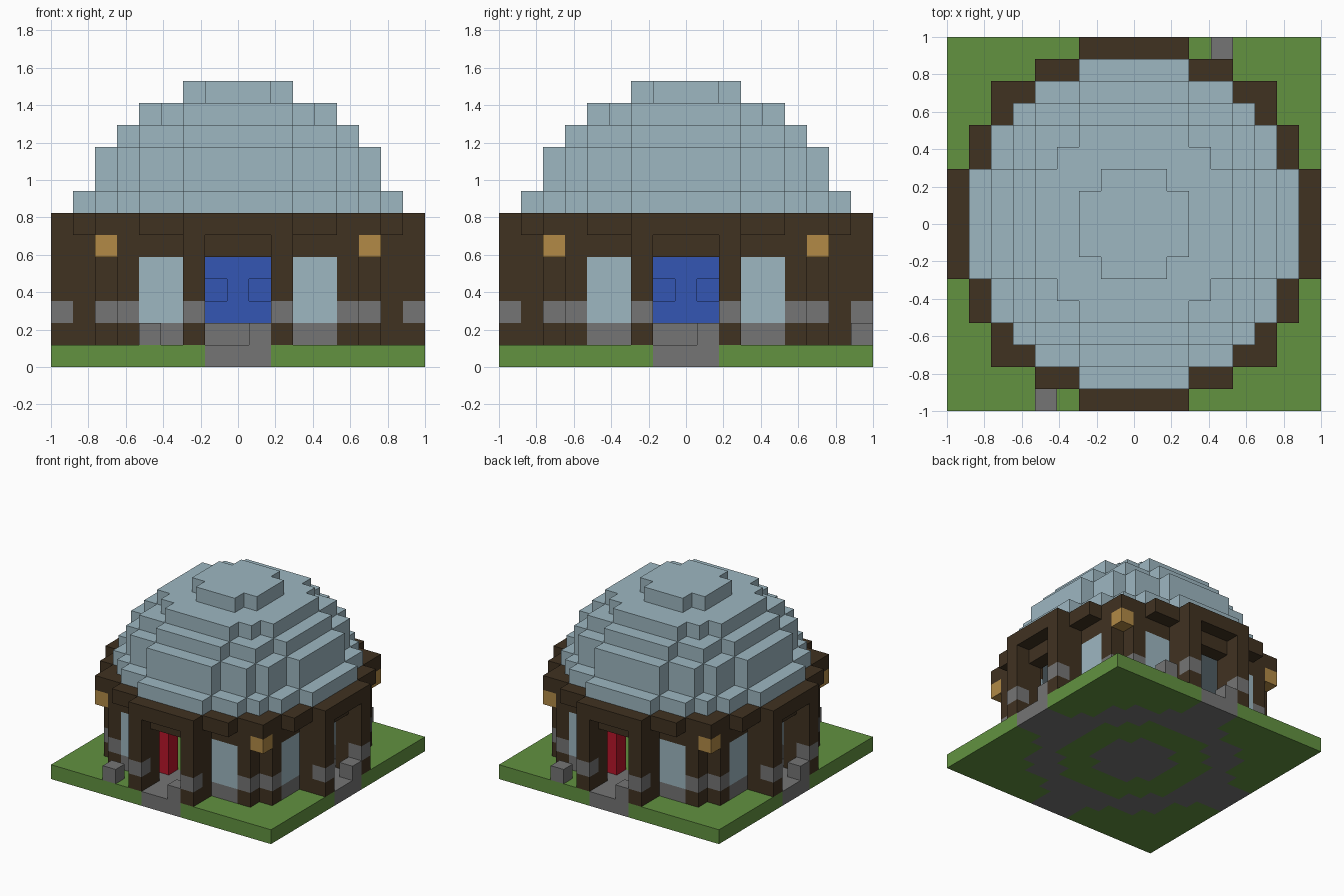
import bpy, bmesh

if "Cube" in bpy.data.objects:
    bpy.data.objects.remove(bpy.data.objects["Cube"], do_unlink=True)

UNIT = 2 / 17          # edge of one block
HALF = 8               # blocks run from -8 to 8


def material(name, rgb):
    lin = [(c / 255 / 12.92) if c < 11 else ((c / 255 + 0.055) / 1.055) ** 2.4 for c in rgb]
    mat = bpy.data.materials.new(name)
    mat.use_nodes = True
    mat.diffuse_color = (*lin, 1)
    mat.node_tree.nodes["Principled BSDF"].inputs["Base Color"].default_value = (*lin, 1)
    return mat


GRASS = material("grass_green", (98, 146, 64))
STONE = material("stone_grey", (117, 117, 117))
WOOD = material("dark_wood", (64, 50, 33))
GLASS = material("pale_glass", (157, 183, 193))
GOLD = material("lantern_gold", (178, 138, 70))
BLUE = material("water_blue", (52, 86, 180))
RED = material("seat_red", (185, 22, 42))

# The six directions of a block, each with two axes spanning its face
SIDES = [((1, 0, 0), (0, 1, 0), (0, 0, 1)), ((0, 1, 0), (0, 0, 1), (1, 0, 0)),
         ((0, 0, 1), (1, 0, 0), (0, 1, 0))]


def blocks(name, cells, mat):
    """Join unit blocks into one object, keeping only the outer faces."""
    cells = set(cells)
    bm = bmesh.new()
    for cell in cells:
        for n, u, v in SIDES:
            for s in (1, -1):
                if tuple(c + s * d for c, d in zip(cell, n)) in cells:
                    continue
                loop = [(-1, -1), (1, -1), (1, 1), (-1, 1)][::s]
                verts = []
                for a, b in loop:
                    p = [c + (s * n[i] + a * u[i] + b * v[i]) / 2 for i, c in enumerate(cell)]
                    verts.append(bm.verts.new((p[0] * UNIT, p[1] * UNIT, (p[2] + 0.5) * UNIT)))
                bm.faces.new(verts)
    bmesh.ops.remove_doubles(bm, verts=bm.verts, dist=UNIT / 100)
    mesh = bpy.data.meshes.new(name)
    bm.to_mesh(mesh)
    bm.free()
    mesh.materials.append(mat)
    obj = bpy.data.objects.new(name, mesh)
    bpy.context.collection.objects.link(obj)
    return obj


def disc(limit, inner=-1):
    """Grid squares whose squared distance lies above inner and up to limit."""
    span = range(-HALF, HALF + 1)
    return {(x, y) for x in span for y in span if inner < x * x + y * y <= limit}


def mirrored(squares):
    """Repeat squares on all four sides, mirrored in both diagonals."""
    return {p for x, y in squares for sx in (1, -1) for sy in (1, -1)
            for p in ((sx * x, sy * y), (sy * y, sx * x))}


def turned(squares, steps=(0, 1, 2, 3)):
    """Repeat squares by quarter turns about the centre."""
    out = set()
    for x, y in squares:
        for i in range(4):
            if i in steps:
                out.add((x, y))
            x, y = -y, x
    return out


def stack(squares, levels):
    return {(x, y, k) for x, y in squares for k in levels}


# Ground: grass with a paved floor, a grass ring and four paths
full = disc(2 * HALF * HALF)
paths = {(x, y) for x, y in full if min(abs(x), abs(y)) <= 1}
paving = (disc(41) | paths) - disc(20, 5)
blocks("paved_floor", stack(paving, [0]), STONE)
blocks("lawn", stack(full - paving, [0]), GRASS)

# Door piers and corner columns, with a stone band low down
outer_posts = mirrored([(2, 8), (5, 6)])
blocks("wall_posts", stack(outer_posts, [1, 3, 4, 5]), WOOD)
blocks("stone_bands", stack(outer_posts, [2]), STONE)
blocks("inner_piers", stack(mirrored([(2, 7)]), range(1, 6)), WOOD)
blocks("door_lintels", stack(mirrored([(0, 7), (1, 7)]), [5]), WOOD)

# Recessed windows with sill and head
bays = mirrored([(3, 6), (4, 6)])
blocks("window_sills", stack(bays, [1]), STONE)
blocks("window_panes", stack(bays, range(2, 5)), GLASS)
blocks("window_heads", stack(bays, [5]), WOOD)

# Corner lanterns under the eaves
blocks("corner_lanterns", stack(mirrored([(6, 6)]), [5]), GOLD)

# Eaves ring and stepped dome
blocks("eaves_ring", stack(disc(72, 53), [6]), WOOD)
dome = set()
for level, limit in zip(range(7, 13), (53, 41, 41, 32, 20, 5)):
    dome |= stack(disc(limit), [level])
blocks("stepped_dome", dome, GLASS)

# Loose stones at the doors and by the wall
blocks("door_stones", stack(turned([(1, -8)]), [1]), STONE)
blocks("garden_stones", stack(turned([(-4, -8)], (0, 2)), [1]), STONE)

# Fountain in the middle and red seats inside
blocks("fountain_base", stack(disc(5), [1]), STONE)
blocks("fountain_water", stack(disc(2), [2, 4]) | stack(disc(1), [3]), BLUE)
blocks("red_seats", stack(turned([(-2, -5)], (0, 2)), range(1, 4)), RED)
